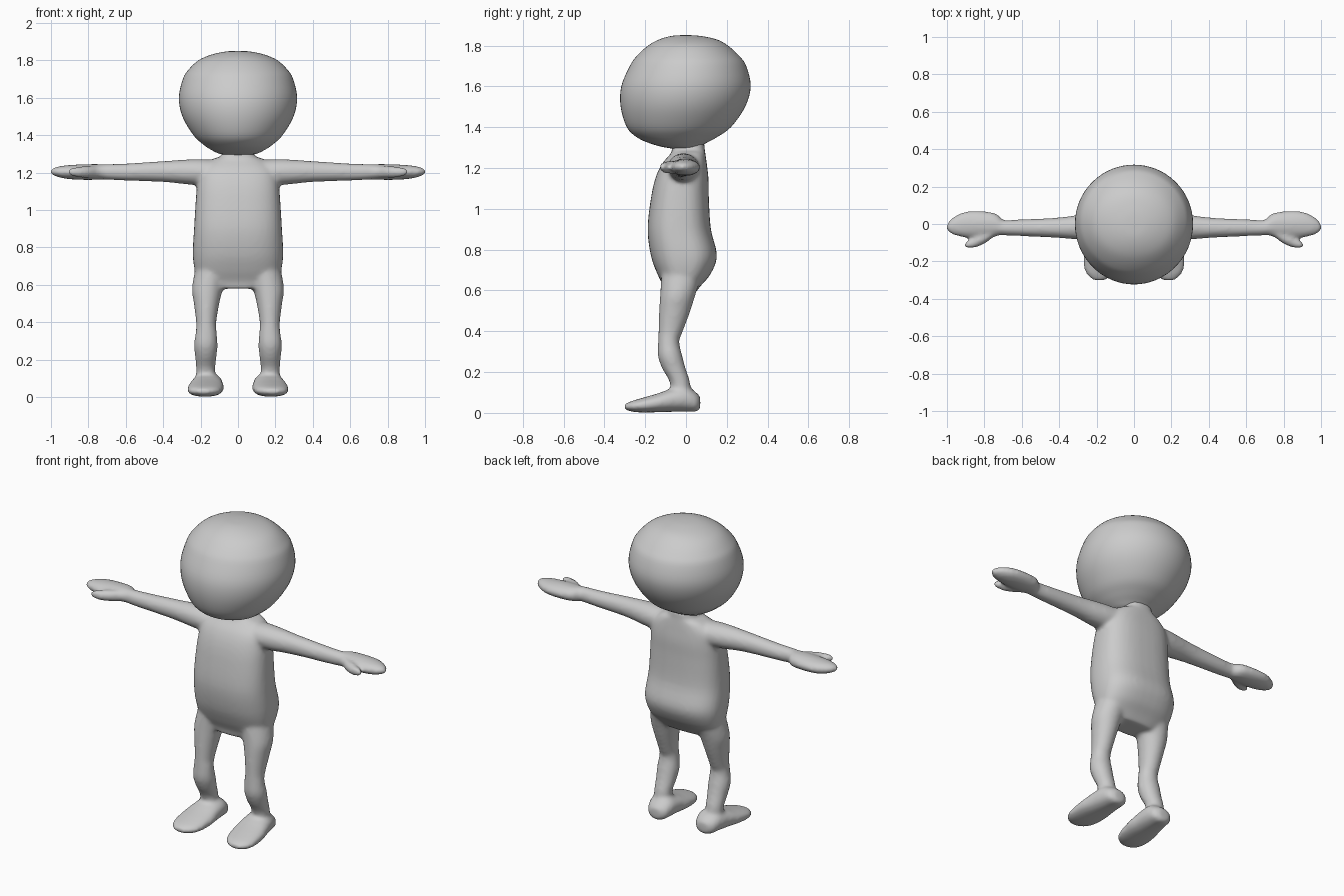
import bpy, bmesh, math
from mathutils import Vector

grey = bpy.data.materials.new("light grey")
grey.diffuse_color = (0.6, 0.6, 0.6, 1)


def smooth_path(rows, steps=4):
    """Catmull-Rom interpolation through the cross-section rows."""
    v = [Vector(r) for r in rows]
    out = []
    for i in range(len(v) - 1):
        a, b, c, d = v[max(i - 1, 0)], v[i], v[i + 1], v[min(i + 2, len(v) - 1)]
        for s in range(steps):
            t = s / steps
            out.append(0.5 * (2 * b + (c - a) * t + (2 * a - 5 * b + 4 * c - d) * t * t
                              + (3 * b - a - 3 * c + d) * t ** 3))
    return out + [v[-1]]


def loft(bm, rows, axis, power=2.0, sides=40, flip=1):
    """Skin closed rings. Row: position along axis, two centres, two radii."""
    rings = []
    for p, ca, cb, ra, rb in smooth_path(rows):
        ring = []
        for k in range(sides):
            t = 2 * math.pi * k / sides
            c, s = math.cos(t), math.sin(t)
            a = ca + ra * math.copysign(abs(c) ** (2 / power), c)
            b = cb + rb * math.copysign(abs(s) ** (2 / power), s)
            x, y, z = {"x": (p, a, b), "y": (a, p, b), "z": (a, b, p)}[axis]
            ring.append(bm.verts.new((x * flip, y, z)))
        rings.append(ring)
    faces = [bm.faces.new(rings[0]), bm.faces.new(rings[-1])]
    for r, q in zip(rings, rings[1:]):
        for k in range(sides):
            n = (k + 1) % sides
            faces.append(bm.faces.new((r[k], r[n], q[n], q[k])))
    bmesh.ops.recalc_face_normals(bm, faces=faces)


def make(name, bm):
    me = bpy.data.meshes.new(name)
    bm.to_mesh(me)
    bm.free()
    me.materials.append(grey)
    me.shade_smooth()
    ob = bpy.data.objects.new(name, me)
    bpy.context.collection.objects.link(ob)
    return ob


# Head: round behind, jutting lower face in front
bm = bmesh.new()
loft(bm, [(1.292, 0, 0, .03, .03), (1.30, 0, -.02, .095, .08), (1.32, 0, -.04, .14, .135),
          (1.35, 0, -.045, .185, .195), (1.40, 0, -.035, .238, .255), (1.50, 0, -.015, .297, .305),
          (1.60, 0, 0, .316, .317), (1.70, 0, .01, .295, .285), (1.75, 0, .01, .265, .25),
          (1.80, 0, .01, .212, .195), (1.83, 0, .01, .145, .14), (1.847, 0, 0, .07, .07),
          (1.851, 0, 0, .01, .01)], "z", 2.0, 64)
make("head", bm)

# Body: torso with neck, then mirrored limbs, fused into one skin
bm = bmesh.new()
loft(bm, [(.58, 0, -.03, .15, .07), (.62, 0, -.02, .21, .09), (.68, 0, -.01, .232, .13),
          (.77, 0, -.01, .242, .162), (.90, 0, -.033, .235, .155), (1.05, 0, -.03, .226, .142),
          (1.15, 0, -.02, .217, .13), (1.22, 0, -.008, .20, .11), (1.27, 0, .01, .14, .085),
          (1.29, 0, .012, .09, .08), (1.33, 0, .012, .082, .078)], "z", 2.6)
for side in (1, -1):
    # Leg
    loft(bm, [(.68, .14, -.02, .09, .10), (.58, .163, -.04, .083, .087), (.50, .168, -.055, .068, .077),
              (.40, .17, -.075, .054, .06), (.35, .17, -.085, .056, .052), (.28, .172, -.078, .063, .06),
              (.22, .172, -.06, .058, .058), (.15, .173, -.03, .051, .05), (.08, .17, -.025, .054, .05)],
         "z", 2.0, 28, side)
    # Foot
    loft(bm, [(.07, .16, .05, .03, .03), (.05, .16, .053, .062, .047), (0, .162, .068, .078, .062),
              (-.07, .167, .062, .088, .057), (-.14, .172, .049, .097, .046), (-.22, .178, .037, .092, .035),
              (-.27, .182, .032, .072, .025), (-.302, .185, .03, .03, .012)], "y", 2.2, 28, side)
    # Arm
    loft(bm, [(.14, -.01, 1.20, .08, .07), (.24, -.015, 1.203, .073, .069), (.40, -.02, 1.206, .055, .056),
              (.60, -.02, 1.203, .045, .046), (.70, -.02, 1.204, .041, .042), (.78, -.01, 1.205, .04, .04)],
         "x", 2.0, 28, side)
    # Hand
    loft(bm, [(.70, -.018, 1.204, .036, .036), (.74, -.005, 1.204, .062, .042), (.82, -.003, 1.203, .072, .042),
              (.90, -.003, 1.203, .069, .038), (.95, -.008, 1.204, .055, .031), (.985, -.014, 1.205, .034, .021),
              (1.003, -.018, 1.205, .012, .01)], "x", 2.0, 28, side)
    # Thumb
    loft(bm, [(.75, -.045, 1.203, .025, .03), (.80, -.07, 1.203, .036, .032), (.85, -.098, 1.203, .028, .029),
              (.89, -.11, 1.204, .019, .022), (.91, -.114, 1.204, .008, .01)], "x", 2.0, 20, side)
body = make("body", bm)
rm = body.modifiers.new("fuse", "REMESH")
rm.mode = "VOXEL"
rm.voxel_size = 0.011
rm.use_smooth_shade = True
sm = body.modifiers.new("soften", "SMOOTH")
sm.factor = 0.5
sm.iterations = 8
